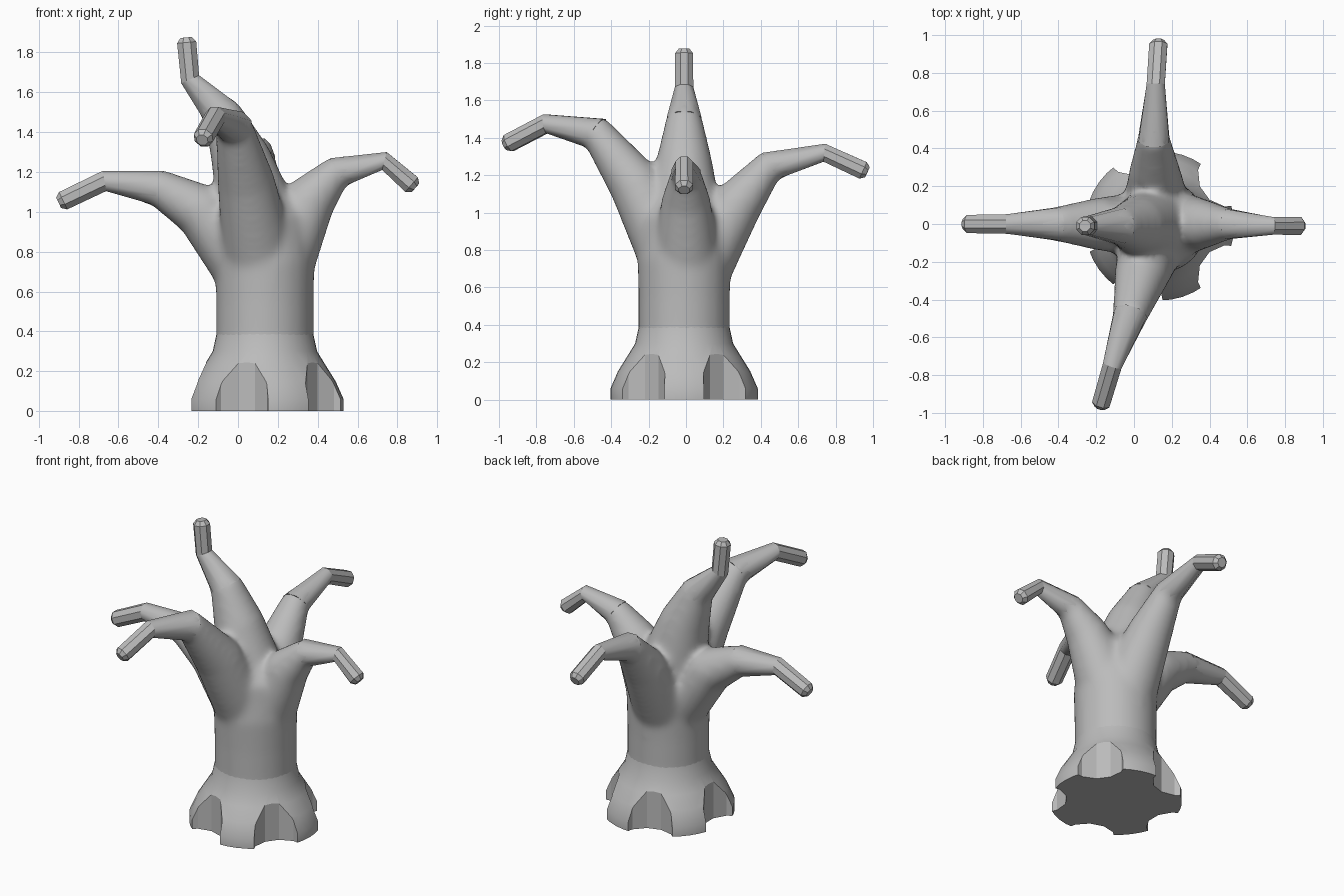
import bpy, bmesh, math
from mathutils import Vector

if "Cube" in bpy.data.objects:
    bpy.data.objects.remove(bpy.data.objects["Cube"])

BARK = (0.5, 0.5, 0.5, 1.0)
bark = bpy.data.materials.new("grey_bark")
bark.use_nodes = True
bark.diffuse_color = BARK
bark.node_tree.nodes["Principled BSDF"].inputs["Base Color"].default_value = BARK

AXIS = Vector((0.135, -0.01, 0))


def loft(bm, rings):
    """Skin a list of equal-length point rings and cap both ends."""
    loops = [[bm.verts.new(p) for p in ring] for ring in rings]
    n = len(loops[0])
    for a, b in zip(loops, loops[1:]):
        for i in range(n):
            j = (i + 1) % n
            bm.faces.new((a[i], a[j], b[j], b[i]))
    bm.faces.new(loops[0][::-1])
    bm.faces.new(loops[-1])


def limb_rings(path, sides):
    """Mitred rings along a path of (point, radius), kept upright."""
    pts = [Vector(p) for p, r in path]
    run = pts[-1] - pts[0]
    side = Vector((run.y, -run.x, 0)).normalized()
    rings = []
    for i, (p, (_, r)) in enumerate(zip(pts, path)):
        before = (p - pts[i - 1]).normalized() if i else Vector()
        after = (pts[i + 1] - p).normalized() if i + 1 < len(pts) else Vector()
        t = (before + after).normalized()
        up = side.cross(t).normalized()
        angles = [math.tau * (k + 0.5) / sides for k in range(sides)]
        rings.append([p + r * (math.cos(a) * side + math.sin(a) * up) for a in angles])
    return rings


def lathe_rings(profile, sides):
    return [[AXIS + Vector((r * math.cos(math.tau * k / sides),
                            r * math.sin(math.tau * k / sides), z))
             for k in range(sides)] for r, z in profile]


def make(name, bm):
    bmesh.ops.recalc_face_normals(bm, faces=bm.faces)
    mesh = bpy.data.meshes.new(name)
    bm.to_mesh(mesh)
    bm.free()
    mesh.materials.append(bark)
    obj = bpy.data.objects.new(name, mesh)
    bpy.context.collection.objects.link(obj)
    return obj


def bake(obj):
    graph = bpy.context.evaluated_depsgraph_get()
    mesh = bpy.data.meshes.new_from_object(obj.evaluated_get(graph))
    obj.modifiers.clear()
    obj.data = mesh
    mesh.materials.clear()
    mesh.materials.append(bark)


def shade(obj, degrees):
    bpy.ops.object.select_all(action="DESELECT")
    obj.select_set(True)
    bpy.context.view_layer.objects.active = obj
    bpy.ops.object.shade_smooth_by_angle(angle=math.radians(degrees))


# Limb centre lines from inside the trunk to the elbow and the tip
LIMBS = {
    "right": [((0.04, 0, 0.72), 0.17), ((-0.19, 0, 1.01), 0.14),
              ((-0.40, 0, 1.12), 0.095), ((-0.67, 0, 1.155), 0.056),
              ((-0.90, 0, 1.045), 0.052)],
    "left": [((0.22, 0, 0.78), 0.18), ((0.37, 0, 1.07), 0.13),
             ((0.50, 0, 1.2), 0.085), ((0.735, -0.01, 1.255), 0.05),
             ((0.89, -0.01, 1.12), 0.052)],
    "front": [((0.10, -0.09, 0.8), 0.18), ((0.04, -0.27, 1.15), 0.145),
              ((-0.02, -0.48, 1.425), 0.095), ((-0.115, -0.75, 1.475), 0.055),
              ((-0.18, -0.97, 1.36), 0.052)],
    "back": [((0.12, 0.09, 0.75), 0.18), ((0.11, 0.28, 1.05), 0.135),
             ((0.105, 0.45, 1.25), 0.088), ((0.115, 0.74, 1.32), 0.052),
             ((0.13, 0.97, 1.215), 0.052)],
    "upper": [((0.09, -0.01, 1.0), 0.2), ((0.01, -0.01, 1.28), 0.15),
              ((-0.08, -0.01, 1.49), 0.1), ((-0.24, -0.01, 1.665), 0.053),
              ((-0.26, -0.01, 1.875), 0.052)],
}

# Trunk and limb roots melted into one smooth skin
bm = bmesh.new()
loft(bm, lathe_rings([(0.27, 0.2), (0.245, 0.36), (0.245, 0.55), (0.25, 0.75),
                      (0.22, 0.98), (0.15, 1.08)], 24))
for path in LIMBS.values():
    rings = limb_rings(path, 20)[:4]
    centre = Vector(path[3][0])
    rings[3] = [centre.lerp(p, 0.85) for p in rings[3]]
    loft(bm, rings)
trunk = make("trunk", bm)
remesh = trunk.modifiers.new("melt", "REMESH")
remesh.mode = "VOXEL"
remesh.voxel_size = 0.018
soften = trunk.modifiers.new("soften", "SMOOTH")
soften.factor = 0.5
soften.iterations = 16
bake(trunk)
shade(trunk, 60)

# Outer branches and their faceted, chamfered tips
for name, path in LIMBS.items():
    rings = limb_rings(path, 8)
    bm = bmesh.new()
    loft(bm, rings[2:4])
    shade(make(name + "_branch", bm), 60)

    end, elbow = Vector(path[4][0]), Vector(path[3][0])
    along = (end - elbow).normalized()
    shoulder = [p - along * 0.025 for p in rings[4]]
    cap = [end.lerp(p, 0.6) for p in rings[4]]
    bm = bmesh.new()
    loft(bm, [rings[3], shoulder, cap])
    shade(make(name + "_branch_tip", bm), 30)

# Flared foot with five rounded scoops between the roots
bm = bmesh.new()
loft(bm, lathe_rings([(0.395, 0), (0.395, 0.06), (0.355, 0.15), (0.305, 0.23),
                      (0.262, 0.3), (0.24, 0.4)], 40))
foot = make("root_flare", bm)
bm = bmesh.new()
for k in range(5):
    a = math.tau * (k + 0.5) / 5
    centre = AXIS + Vector((math.cos(a), math.sin(a), 0)) * 0.46
    rings = [[centre + Vector((0.17 * math.cos(a + math.tau * (i + 0.5) / 12),
                               0.17 * math.sin(a + math.tau * (i + 0.5) / 12), z))
              for i in range(12)] for z in (-0.1, 0.5)]
    loft(bm, rings)
cutter = make("scoop_cutter", bm)
cutter.hide_render = True
cut = foot.modifiers.new("scoops", "BOOLEAN")
cut.operation = "DIFFERENCE"
cut.solver = "EXACT"
cut.object = cutter
bake(foot)
bpy.data.objects.remove(cutter)
shade(foot, 28)

# Trim the buried trunk end so it stays inside the foot
bm = bmesh.new()
bm.from_mesh(trunk.data)
bmesh.ops.bisect_plane(bm, geom=bm.verts[:] + bm.edges[:] + bm.faces[:],
                       plane_co=(0, 0, 0.26), plane_no=(0, 0, -1), clear_outer=True)
bm.to_mesh(trunk.data)
bm.free()
